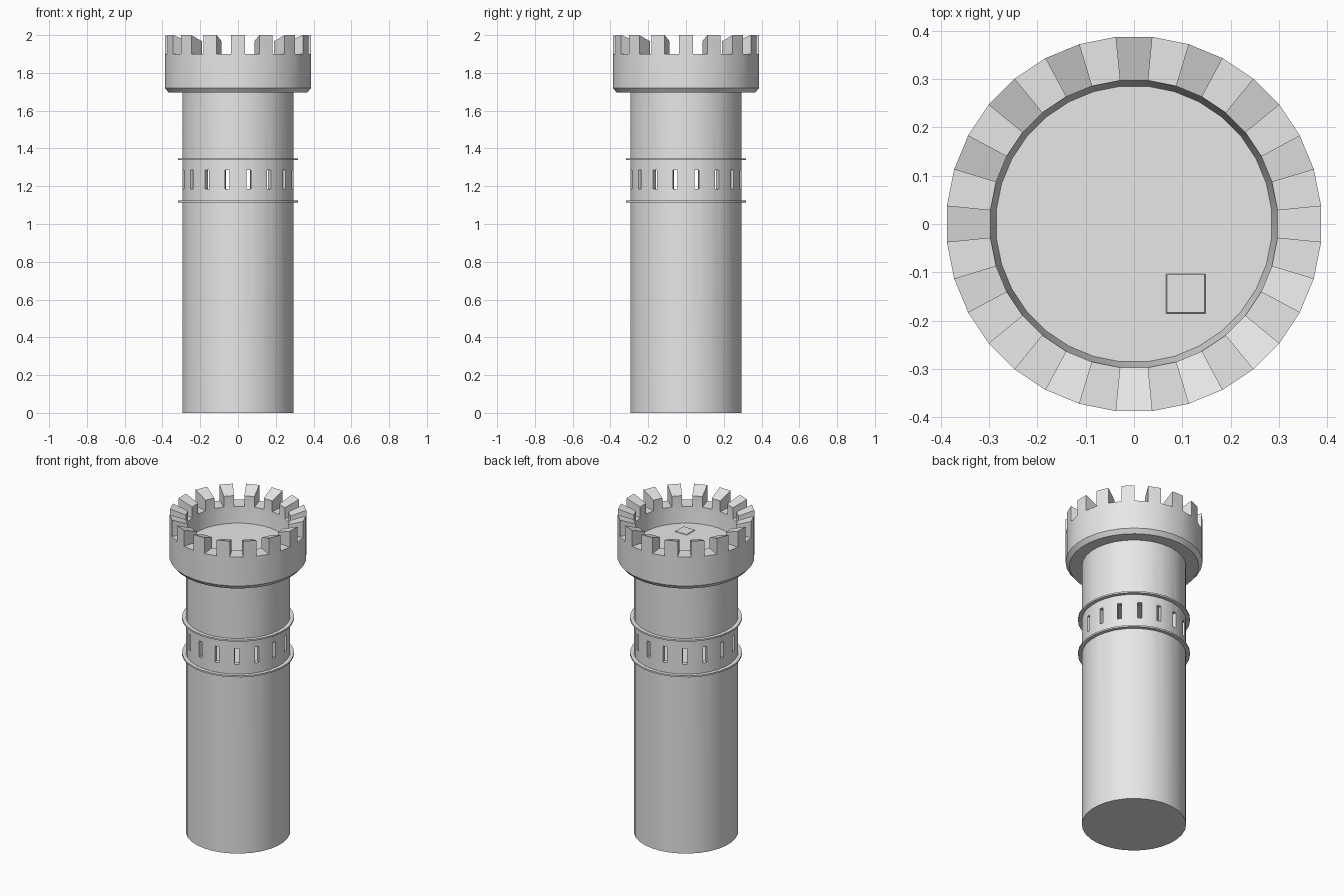
import bpy, bmesh, math
from mathutils import Matrix

if "Cube" in bpy.data.objects:
    bpy.data.objects.remove(bpy.data.objects["Cube"])

SIDES = 32
STEP = 2 * math.pi / SIDES
stone = bpy.data.materials.new("pale_grey_stone")
stone.diffuse_color = (0.8, 0.8, 0.8, 1)
stone.use_nodes = True
stone.node_tree.nodes["Principled BSDF"].inputs["Base Color"].default_value = stone.diffuse_color


def finish(name, bm):
    bmesh.ops.recalc_face_normals(bm, faces=bm.faces[:])
    mesh = bpy.data.meshes.new(name)
    bm.to_mesh(mesh)
    bm.free()
    mesh.materials.append(stone)
    obj = bpy.data.objects.new(name, mesh)
    bpy.context.collection.objects.link(obj)
    return obj


def lathe(profile, closed=False):
    """Spin (flat radius, z) points; returns the bmesh and its bands of quads."""
    bm = bmesh.new()
    rings = []
    for flat_r, z in profile:
        r = flat_r / math.cos(STEP / 2)
        rings.append([bm.verts.new((r * math.cos((i + .5) * STEP),
                                    r * math.sin((i + .5) * STEP), z)) for i in range(SIDES)])
    pairs = list(zip(rings, rings[1:] + rings[:1])) if closed else list(zip(rings, rings[1:]))
    bands = [[bm.faces.new((a[i], a[(i + 1) % SIDES], b[(i + 1) % SIDES], b[i]))
              for i in range(SIDES)] for a, b in pairs]
    if not closed:
        bm.faces.new(rings[0])
        bm.faces.new(rings[-1])
    return bm, bands


def select_only(obj):
    bpy.ops.object.select_all(action='DESELECT')
    obj.select_set(True)
    bpy.context.view_layer.objects.active = obj


def smooth(obj):
    select_only(obj)
    bpy.ops.object.shade_smooth_by_angle(angle=math.radians(30))


def cut(obj, cutter):
    mod = obj.modifiers.new("cut", 'BOOLEAN')
    mod.operation = 'DIFFERENCE'
    mod.solver = 'EXACT'
    mod.object = cutter
    select_only(obj)
    bpy.ops.object.modifier_apply(modifier=mod.name)
    bpy.data.objects.remove(cutter)


# Shaft with a hollow lookout room and sixteen slit windows
shaft = finish("shaft", lathe([(.295, 0), (.295, 1.74)])[0])
cut(shaft, finish("room_cutter", lathe([(.265, 1.125), (.265, 1.34)])[0]))
slits = bmesh.new()
for k in range(16):
    place = (Matrix.Rotation((2 * k + 1) * STEP, 4, 'Z') @ Matrix.Translation((.28, 0, 1.236))
             @ Matrix.Diagonal((.12, .025, .1, 1)))
    bmesh.ops.create_cube(slits, size=1, matrix=place)
cut(shaft, finish("slit_cutter", slits))
smooth(shaft)

# Thin ledges below and above the windows
for name, z in (("lower_ledge", 1.12), ("upper_ledge", 1.343)):
    ledge = lathe([(.285, z - .005), (.317, z - .005), (.317, z + .005), (.285, z + .005)], True)[0]
    smooth(finish(name, ledge))

# Crown: chamfered base, parapet, sunken floor, merlons with inward-sloping tops
bm, bands = lathe([(.366, 1.695), (.387, 1.72), (.387, 1.9), (.297, 1.9), (.285, 1.8)])
raised = bmesh.ops.extrude_discrete_faces(bm, faces=bands[2][1::2])["faces"]
for face in raised:
    for v in face.verts:
        v.co.z = 2 if v.co.xy.length > .34 else 1.967
smooth(finish("crown", bm))

# Trapdoor on the floor, with bevelled edges
bm = bmesh.new()
bmesh.ops.create_cube(bm, size=1, matrix=Matrix.Translation((.107, -.144, 1.8))
                      @ Matrix.Diagonal((.086, .086, .008, 1)))
for v in bm.verts:
    if v.co.z > 1.8:
        v.co.x += math.copysign(.004, .107 - v.co.x)
        v.co.y += math.copysign(.004, -.144 - v.co.y)
finish("trapdoor", bm)
